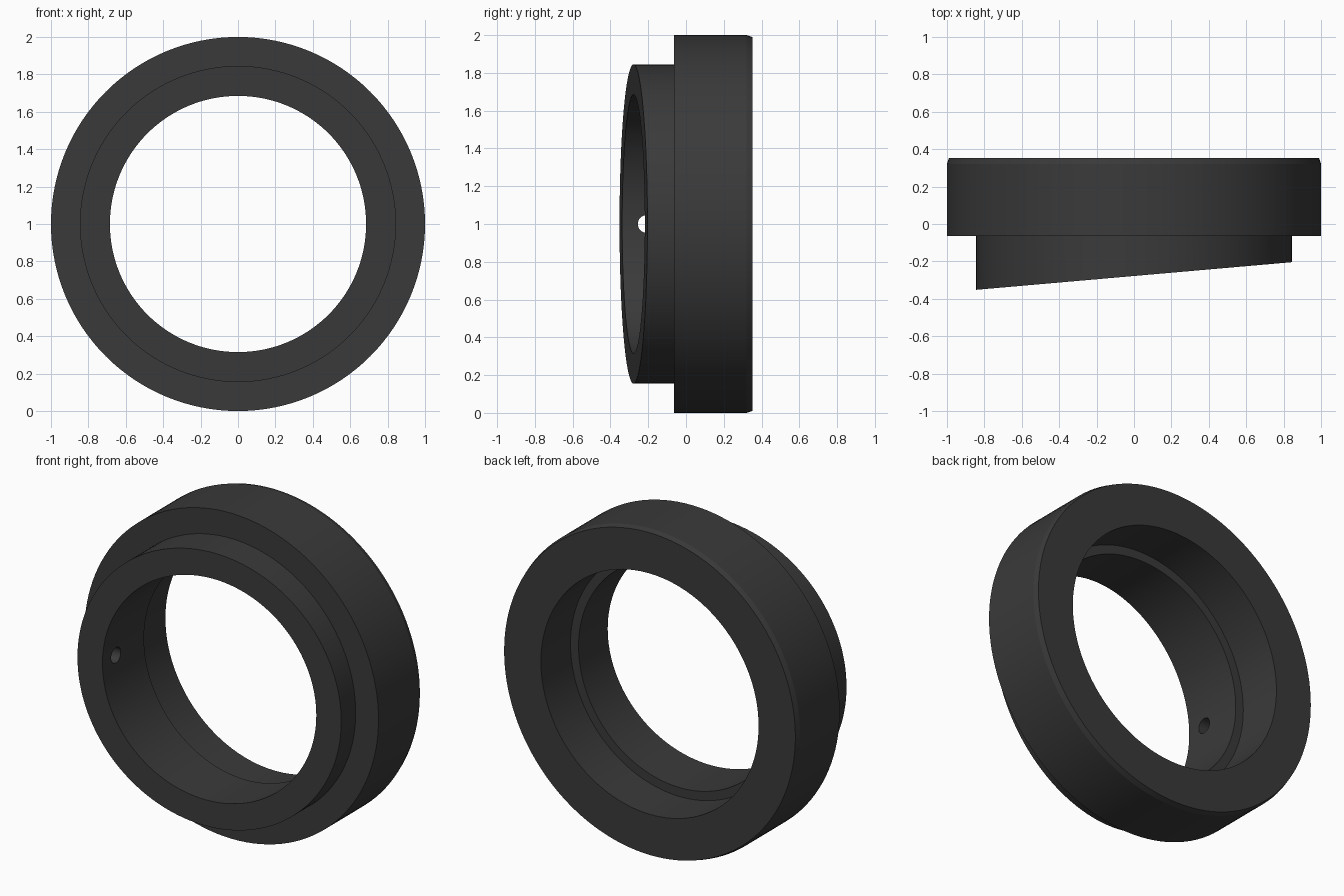
import bpy, bmesh, math

if "Cube" in bpy.data.objects:
    bpy.data.objects.remove(bpy.data.objects["Cube"])

SEGMENTS = 128
SLOPE = math.tan(math.radians(5))  # tilt of the front face

black = bpy.data.materials.new("matte black")
black.diffuse_color = (0.042, 0.042, 0.042, 1)
black.use_nodes = True
black.node_tree.nodes["Principled BSDF"].inputs["Base Color"].default_value = black.diffuse_color

# Ring cross-section: (radius, y, on the slanted front face)
profile = [
    (0.685, -0.278, True), (0.845, -0.278, True),     # slanted neck rim
    (0.845, -0.064, False), (1.0, -0.064, False),     # shoulder
    (1.0, 0.32, False), (0.99, 0.352, False),         # chamfered back edge
    (0.74, 0.352, False), (0.74, 0.065, False),       # wide rear bore
    (0.685, 0.065, False),                            # inner ledge
]

# Turn the cross-section around the y axis
bm = bmesh.new()
rings = []
for i in range(SEGMENTS):
    a = 2 * math.pi * i / SEGMENTS
    ring = []
    for r, y, slanted in profile:
        x = r * math.cos(a)
        ring.append(bm.verts.new((x, y + (SLOPE * x if slanted else 0), 1 + r * math.sin(a))))
    rings.append(ring)
n = len(profile)
for i in range(SEGMENTS):
    a, b = rings[i], rings[(i + 1) % SEGMENTS]
    for j in range(n):
        k = (j + 1) % n
        bm.faces.new((a[j], a[k], b[k], b[j]))
bmesh.ops.recalc_face_normals(bm, faces=bm.faces)
mesh = bpy.data.meshes.new("adapter_ring")
bm.to_mesh(mesh)
bm.free()
mesh.materials.append(black)
adapter = bpy.data.objects.new("adapter_ring", mesh)
bpy.context.collection.objects.link(adapter)

# Small screw hole through the long side of the neck
bpy.ops.mesh.primitive_cylinder_add(vertices=32, radius=0.047, depth=0.4,
                                    location=(-0.765, -0.208, 1),
                                    rotation=(0, math.pi / 2, 0))
cutter = bpy.context.object
cutter.name = "screw_hole_cutter"
cutter.data.materials.append(black)
cutter.hide_render = True

bpy.ops.object.select_all(action='DESELECT')
adapter.select_set(True)
bpy.context.view_layer.objects.active = adapter
cut = adapter.modifiers.new("screw_hole", 'BOOLEAN')
cut.operation = 'DIFFERENCE'
cut.solver = 'EXACT'
cut.object = cutter
bpy.ops.object.modifier_apply(modifier=cut.name)
bpy.data.objects.remove(cutter, do_unlink=True)

bpy.ops.object.shade_smooth_by_angle(angle=math.radians(15))
